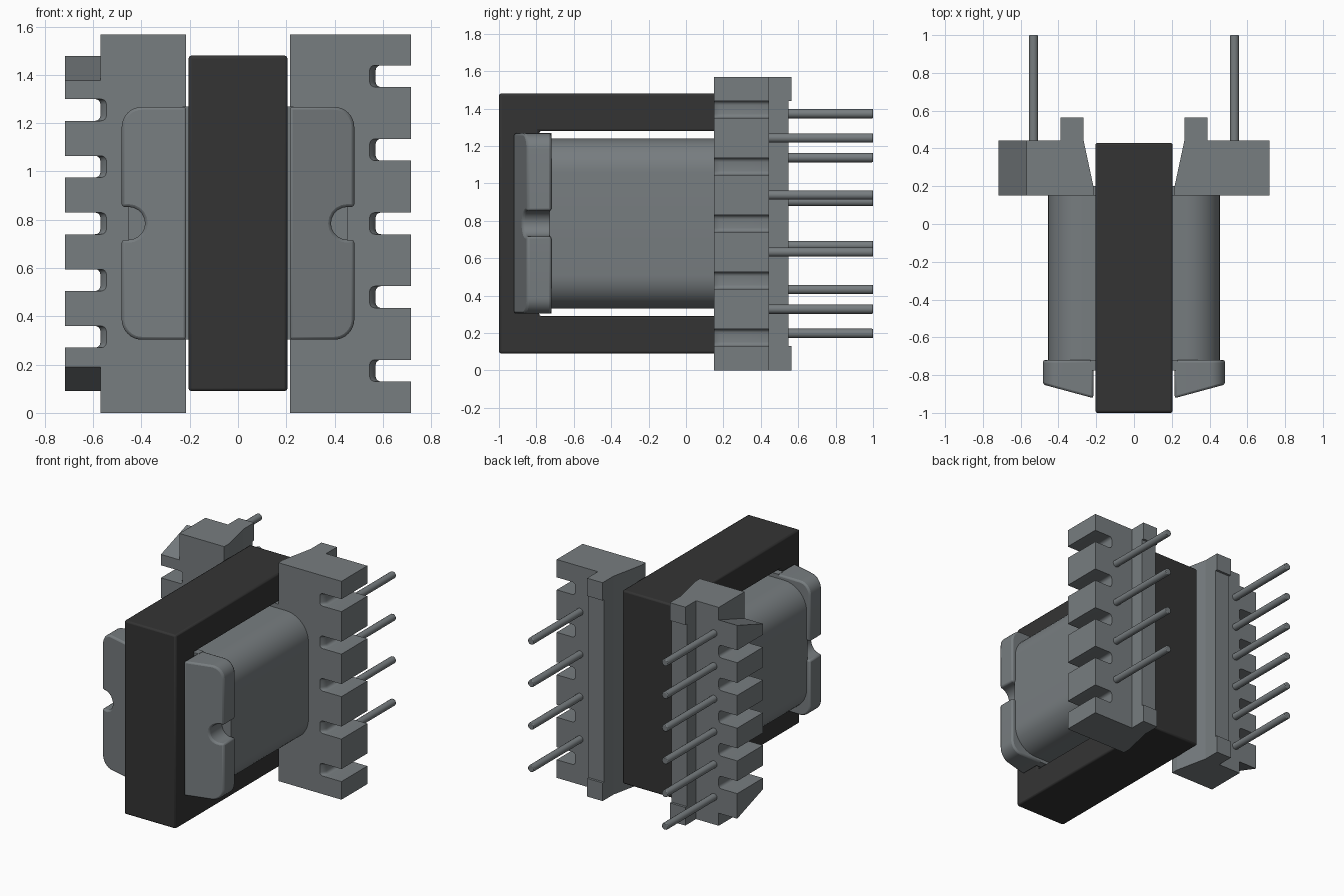
import bpy, bmesh, math

cube = bpy.data.objects.get("Cube")
if cube:
    bpy.data.objects.remove(cube, do_unlink=True)


def material(name, rgb):
    m = bpy.data.materials.new(name)
    m.diffuse_color = (*rgb, 1)
    m.use_nodes = True
    bsdf = next(n for n in m.node_tree.nodes if n.type == 'BSDF_PRINCIPLED')
    bsdf.inputs["Base Color"].default_value = (*rgb, 1)
    return m


GREY = material("slate grey", (0.185, 0.205, 0.215))
DARK = material("charcoal", (0.034, 0.034, 0.034))
MID = 0.785      # height of the middle of the model
TOP = 1.568      # height of the terminal blocks


def loft(name, layers, mat, bevel=0.0, smooth=True, ring=False):
    """Joins equal loops of 3D points; ring closes last to first, else caps the ends."""
    bm = bmesh.new()
    loops = [[bm.verts.new(p) for p in layer] for layer in layers]
    n = len(loops[0])
    pairs = list(zip(loops, loops[1:]))
    if ring:
        pairs.append((loops[-1], loops[0]))
    else:
        bm.faces.new(loops[0])
        bm.faces.new(loops[-1])
    for a, b in pairs:
        for i in range(n):
            j = (i + 1) % n
            bm.faces.new((a[i], a[j], b[j], b[i]))
    bmesh.ops.recalc_face_normals(bm, faces=bm.faces)
    me = bpy.data.meshes.new(name)
    bm.to_mesh(me)
    bm.free()
    ob = bpy.data.objects.new(name, me)
    bpy.context.collection.objects.link(ob)
    me.materials.append(mat)
    if bevel:
        mod = ob.modifiers.new("Bevel", 'BEVEL')
        mod.width, mod.segments, mod.limit_method = bevel, 2, 'ANGLE'
        mod.angle_limit = math.radians(35)
    if smooth:
        bpy.ops.object.select_all(action='DESELECT')
        ob.select_set(True)
        bpy.context.view_layer.objects.active = ob
        bpy.ops.object.shade_smooth_by_angle(angle=math.radians(35))
    return ob


def box(name, x, y, z, mat, bevel=0.0):
    rect = [(x[0], y[0]), (x[1], y[0]), (x[1], y[1]), (x[0], y[1])]
    return loft(name, [[(a, b, h) for a, b in rect] for h in z], mat, bevel, bevel > 0)


def arc(cx, cz, r, a0, a1, n=8):
    return [(cx + r * math.cos(math.radians(a0 + (a1 - a0) * i / n)),
             cz + r * math.sin(math.radians(a0 + (a1 - a0) * i / n))) for i in range(n + 1)]


# Magnetic core: a rectangular frame with an open window, plus its middle leg
def yz_rect(x, y0, y1, z0, z1):
    return [(x, y0, z0), (x, y1, z0), (x, y1, z1), (x, y0, z1)]


W = 0.205
outer, window = (-1.0, 0.43, 0.09, 1.48), (-0.785, 0.215, 0.29, 1.28)
loft("core_frame", [yz_rect(-W, *outer), yz_rect(W, *outer),
                    yz_rect(W, *window), yz_rect(-W, *window)], DARK, 0.012, ring=True)
box("core_leg", (-W, W), (-0.79, 0.22), (0.57, 1.0), DARK)

# Winding with rounded corners
hw, hh, r = 0.455, 0.455, 0.18
coil = []
for k, (sx, sz) in enumerate([(1, 1), (-1, 1), (-1, -1), (1, -1)]):
    coil += arc(sx * (hw - r), MID + sz * (hh - r), r, 90 * k, 90 * k + 90, 10)
loft("winding", [[(x, y, z) for x, z in coil] for y in (-0.73, 0.16)], GREY)

# Thin bobbin plates that pass through the core window
box("front_bobbin_plate", (-0.23, 0.23), (-0.775, -0.72), (0.305, 1.27), GREY)
box("rear_bobbin_plate", (-0.23, 0.23), (0.15, 0.20), (0.305, 1.27), GREY)


def front_flange(name, s):
    """Rounded plate with a sloping front and a round notch in its outer edge."""
    x0, x1, z0, z1, rc = 0.215, 0.482, 0.303, 1.268, 0.085
    pts = [(x0, z0)] + arc(x1 - rc, z0 + rc, rc, -90, 0)
    pts += [(x1, MID - 0.068)] + arc(0.453, MID, 0.068, 270, 90, 10) + [(x1, MID + 0.068)]
    pts += arc(x1 - rc, z1 - rc, rc, 0, 90) + [(x0, z1)]
    front = [(s * x, -0.922 + (x - x0) * 0.27, z) for x, z in pts]
    back = [(s * x, -0.72, z) for x, z in pts]
    loft(name, [front, back], GREY, 0.012)


def tooth_row(name, s, notches, pitch, end_teeth):
    """Comb of terminal teeth; end_teeth gives a (front, back) inset of the outermost teeth."""
    layers = []
    for y, root in ((0.15, 0.545), (0.165, 0.558), (0.19, 0.57), (0.443, 0.57)):
        pts = [(0.5, 0.0)]
        lo = 0.0
        if end_teeth:
            t = (y - 0.15) / 0.293
            lo = end_teeth[0] * (1 - t) + end_teeth[1] * t
            pts += [(0.57, 0.0), (0.57, lo)]
        pts.append((0.717, lo))
        for i in range(notches):
            c = MID + (i - (notches - 1) / 2) * pitch
            q, h = 0.022, 0.045
            pts += [(0.717, c - h)]
            pts += arc(root + q, c - h + q, q, 270, 180, 4)
            pts += arc(root + q, c + h - q, q, 180, 90, 4)
            pts += [(0.717, c + h)]
        pts.append((0.717, TOP - lo))
        if end_teeth:
            pts += [(0.57, TOP - lo), (0.57, TOP)]
        pts.append((0.5, TOP))
        layers.append([(s * x, y, z) for x, z in pts])
    loft(name, layers, GREY)


def pin(name, x, z):
    ring = arc(x, z, 0.025, 0, 337.5, 15)
    loft(name, [[(a, y, b) for a, b in ring] for y in (0.43, 1.0)], GREY, 0.005)


# (side, label, pins, pitch, end tooth inset)
for s, label, pins, pitch, ends in ((1, "left", 4, 0.305, None),
                                    (-1, "right", 6, 0.235, (0.19, 0.09))):
    front_flange(label + "_front_flange", s)
    # Terminal block body with a tapered inner side
    body = [(0.215, 0.15), (0.215, 0.20), (0.267, 0.443), (0.5, 0.443), (0.5, 0.15)]
    loft(label + "_terminal_block", [[(s * x, y, z) for x, y in body] for z in (0, TOP)],
         GREY, smooth=False)
    tooth_row(label + "_terminal_teeth", s, 5, pitch, ends)
    # Standing rail with a taller stop at both ends
    span = sorted((s * 0.267, s * 0.39))
    box(label + "_rail", span, (0.44, 0.548), (0.06, 1.51), GREY)
    box(label + "_rail_stop_lower", span, (0.44, 0.565), (0, 0.13), GREY)
    box(label + "_rail_stop_upper", span, (0.44, 0.565), (1.44, TOP), GREY)
    # Terminal pins
    for i in range(pins):
        pin(f"{label}_pin_{i + 1}", s * 0.532, MID + (i - (pins - 1) / 2) * pitch)
